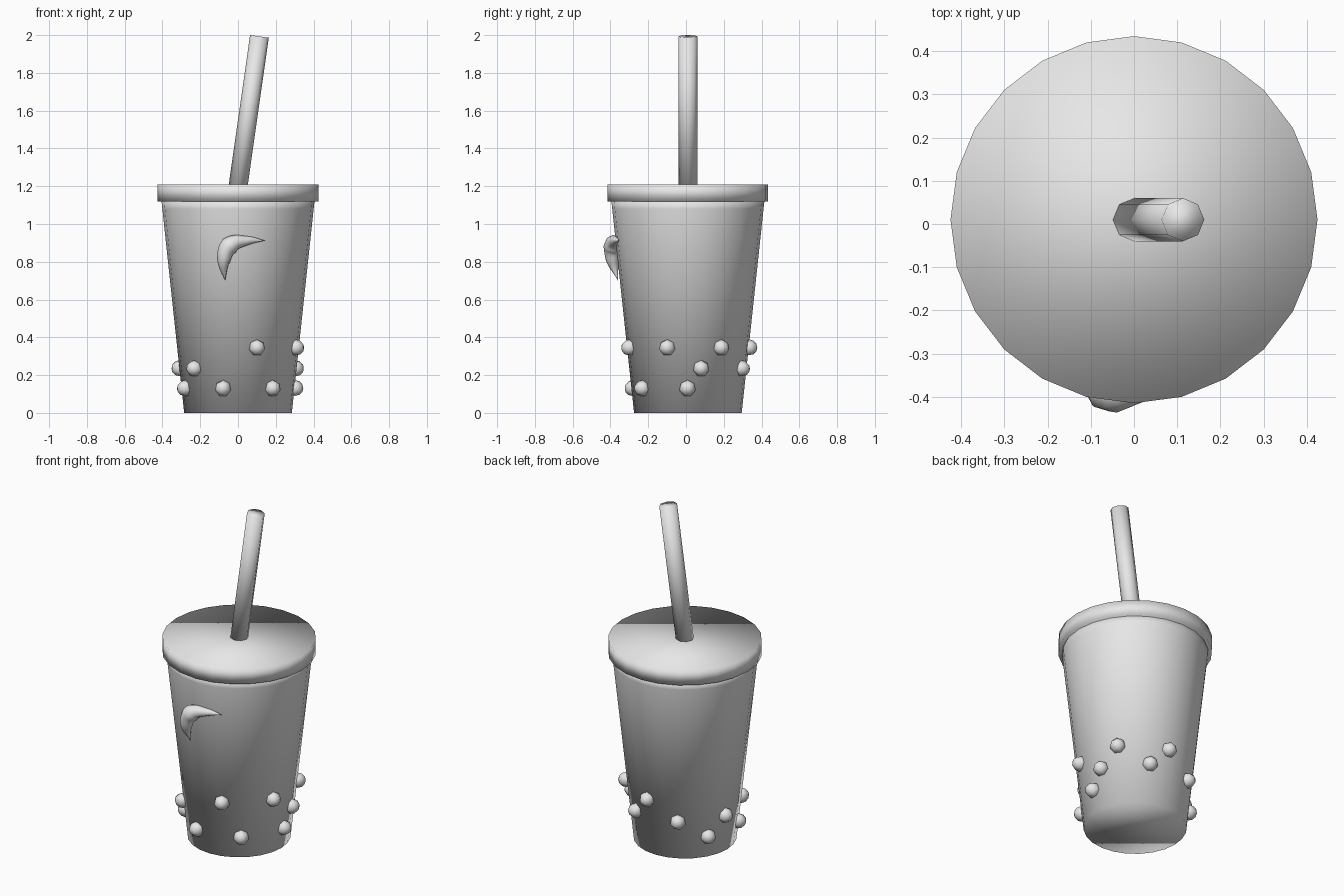
import bpy
import bmesh
from math import sin, cos, tau, radians
from mathutils import Matrix, Vector

default = bpy.data.objects.get("Cube")
if default:
    bpy.data.objects.remove(default, do_unlink=True)

CENTER_Y = 0.01
SIDES = 24

grey = bpy.data.materials.new("plain grey")
grey.use_nodes = True
grey.diffuse_color = (0.8, 0.8, 0.8, 1)
grey.node_tree.nodes["Principled BSDF"].inputs["Base Color"].default_value = (0.8, 0.8, 0.8, 1)


def add_object(name, data):
    data.materials.append(grey)
    obj = bpy.data.objects.new(name, data)
    bpy.context.collection.objects.link(obj)
    return obj


def finish(name, bm):
    bmesh.ops.recalc_face_normals(bm, faces=bm.faces)
    for face in bm.faces:
        face.smooth = True
    mesh = bpy.data.meshes.new(name)
    bm.to_mesh(mesh)
    bm.free()
    return add_object(name, mesh)


def lathe(name, profile, sides=SIDES):
    """Closed solid from (radius, height) rings, capped at both ends."""
    bm = bmesh.new()
    rings = []
    for r, z in profile:
        rings.append([bm.verts.new((r * cos(tau * i / sides), r * sin(tau * i / sides), z))
                      for i in range(sides)])
    for low, high in zip(rings, rings[1:]):
        for i in range(sides):
            j = (i + 1) % sides
            bm.faces.new((low[i], low[j], high[j], high[i]))
    bm.faces.new(rings[0][::-1])
    bm.faces.new(rings[-1])
    obj = finish(name, bm)
    obj.location.y = CENTER_Y
    return obj


def cup_radius(z):
    return 0.285 + 0.107 * z


# Tapered cup and its lid
lathe("cup", [(cup_radius(z), z) for z in (0, 1.08, 1.125)])
lathe("lid", [(0.425, 1.12), (0.425, 1.21)])

# Leaning straw
straw = lathe("straw", [(0.05, -0.05), (0.05, 0.79)], sides=8)
straw.location = (0.002, CENTER_Y, 1.211)
straw.rotation_euler.y = radians(8.1)

# Pearls on the cup wall: height, first angle, count
STEP = 52.4
for row, (z, start, count) in enumerate(((0.13, 150, 5), (0.235, 13, 5), (0.345, 288, 4))):
    for k in range(count):
        angle = radians(start + k * STEP)
        r = cup_radius(z) + 0.003
        bm = bmesh.new()
        bmesh.ops.create_uvsphere(bm, u_segments=7, v_segments=6, radius=0.044)
        turn = Vector((cos(angle), sin(angle), 0)).to_track_quat("Z", "Y").to_matrix()
        bmesh.ops.rotate(bm, cent=(0, 0, 0), matrix=turn, verts=bm.verts)
        pearl = finish(f"pearl_{row + 1}_{k + 1}", bm)
        pearl.location = (r * cos(angle), r * sin(angle) + CENTER_Y, z)

# Curved horn on the front: x, y, z, thickness
path = [(0.145, -0.355, 0.912, 0.0), (0.05, -0.375, 0.912, 0.024),
        (-0.045, -0.388, 0.885, 0.049), (-0.075, -0.388, 0.81, 0.036),
        (-0.068, -0.36, 0.70, 0.0)]
curve = bpy.data.curves.new("front_horn", "CURVE")
curve.dimensions = "3D"
curve.bevel_depth = 1
curve.bevel_resolution = 2
curve.resolution_u = 5
spline = curve.splines.new("BEZIER")
spline.bezier_points.add(len(path) - 1)
for point, (x, y, z, thickness) in zip(spline.bezier_points, path):
    point.co = (x, y, z)
    point.radius = thickness
    point.handle_left_type = point.handle_right_type = "AUTO"
add_object("front_horn", curve)
